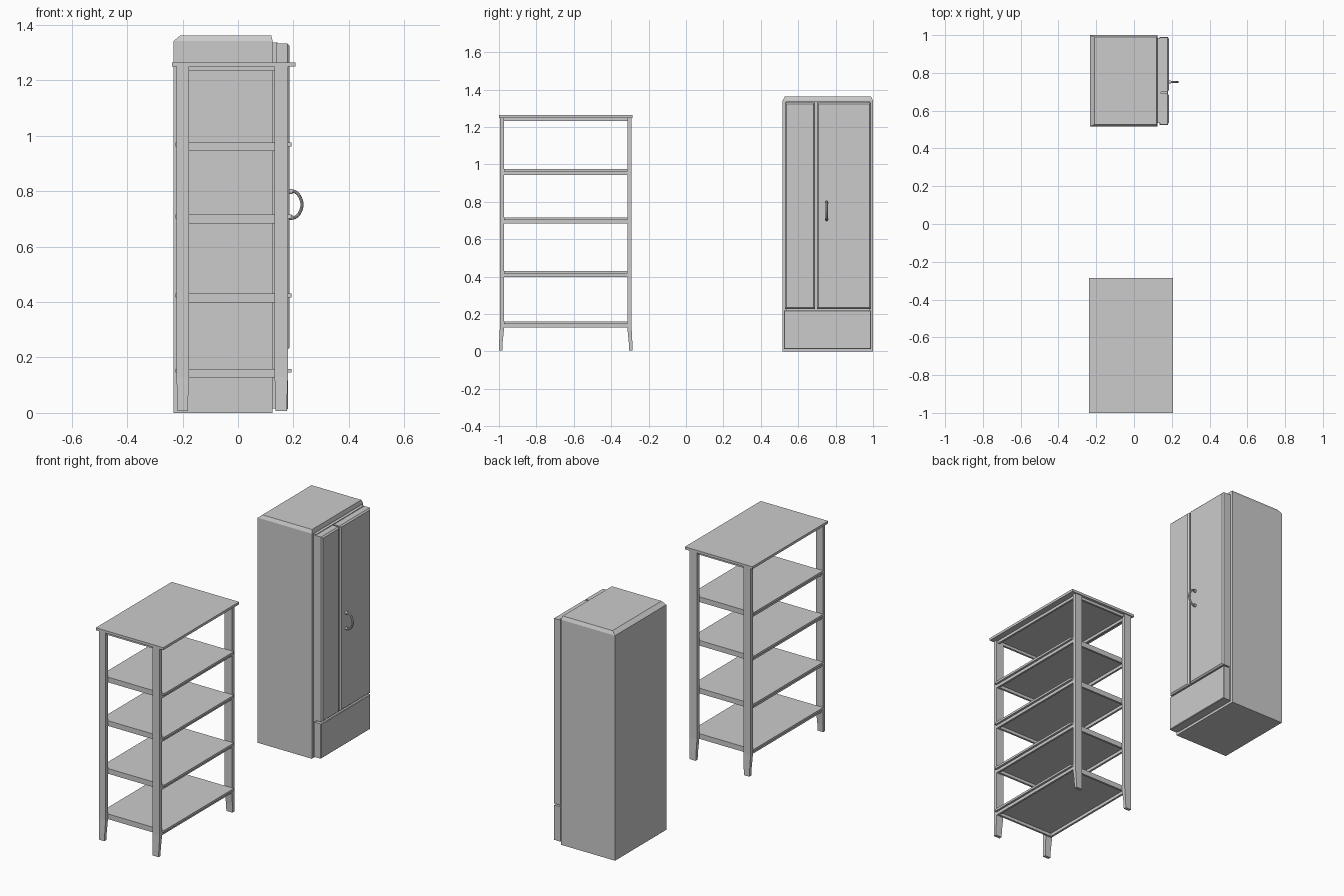
import bpy, bmesh
from mathutils import Vector

cube = bpy.data.objects.get("Cube")
if cube:
    bpy.data.objects.remove(cube, do_unlink=True)

grey = bpy.data.materials.new("light_grey")
grey.use_nodes = True
COLOUR = (0.6, 0.6, 0.6, 1)
grey.diffuse_color = COLOUR
grey.node_tree.nodes["Principled BSDF"].inputs["Base Color"].default_value = COLOUR


def loft(name, axis, sections):
    """Rectangular sections (position, a0, a1, b0, b1) stacked along an axis."""
    bm = bmesh.new()
    rings = []
    for p, a0, a1, b0, b1 in sections:
        ring = []
        for a, b in ((a0, b0), (a1, b0), (a1, b1), (a0, b1)):
            co = (a, b, p) if axis == "z" else (p, a, b)
            ring.append(bm.verts.new(co))
        rings.append(ring)
    bm.faces.new(rings[0])
    bm.faces.new(rings[-1])
    for low, high in zip(rings, rings[1:]):
        for i in range(4):
            j = (i + 1) % 4
            bm.faces.new((low[i], low[j], high[j], high[i]))
    bmesh.ops.recalc_face_normals(bm, faces=bm.faces)
    mesh = bpy.data.meshes.new(name)
    bm.to_mesh(mesh)
    bm.free()
    mesh.materials.append(grey)
    obj = bpy.data.objects.new(name, mesh)
    bpy.context.collection.objects.link(obj)
    return obj


def box(name, x0, x1, y0, y1, z0, z1):
    return loft(name, "z", [(z0, x0, x1, y0, y1), (z1, x0, x1, y0, y1)])


def panel(name, x0, x1, y0, y1, z0, z1, c):
    """Slab facing +x with a chamfered front edge."""
    return loft(name, "x", [(x0, y0, y1, z0, z1), (x1 - c, y0, y1, z0, z1),
                            (x1, y0 + c, y1 - c, z0 + c, z1 - c)])


# Cabinet body with chamfered top, and the recessed strip behind the doors
loft("cabinet_body", "z", [
    (0, -0.232, 0.125, 0.517, 1.0),
    (1.342, -0.232, 0.125, 0.517, 1.0),
    (1.362, -0.208, 0.12, 0.527, 0.99)])
box("door_seal", 0.12, 0.142, 0.534, 0.984, 0.015, 1.336)

# Two tall doors and a lower panel
panel("narrow_door", 0.137, 0.186, 0.528, 0.69, 0.228, 1.332, 0.008)
panel("wide_door", 0.137, 0.186, 0.7, 0.988, 0.228, 1.332, 0.008)
panel("lower_panel", 0.135, 0.181, 0.524, 0.99, 0.012, 0.219, 0.003)

# Curved handle
curve = bpy.data.curves.new("door_handle", "CURVE")
curve.dimensions = "3D"
curve.bevel_depth = 0.006
curve.bevel_resolution = 3
curve.resolution_u = 6
curve.use_fill_caps = True
spline = curve.splines.new("BEZIER")
path = [(0.18, 0.705), (0.205, 0.705), (0.228, 0.735),
        (0.228, 0.768), (0.205, 0.798), (0.18, 0.798)]
spline.bezier_points.add(len(path) - 1)
for point, (x, z) in zip(spline.bezier_points, path):
    point.co = (x, 0.752, z)
    point.handle_left_type = point.handle_right_type = "AUTO"
handle = bpy.data.objects.new("door_handle", curve)
bpy.context.collection.objects.link(handle)
curve.materials.append(grey)


def smooth(obj):
    bpy.ops.object.select_all(action="DESELECT")
    obj.select_set(True)
    bpy.context.view_layer.objects.active = obj
    if obj.type == "CURVE":
        bpy.ops.object.convert(target="MESH")
    bpy.ops.object.shade_smooth_by_angle()


smooth(handle)
for label, z in (("lower", 0.705), ("upper", 0.798)):
    bpy.ops.mesh.primitive_cylinder_add(vertices=16, radius=0.009, depth=0.014,
                                        location=(0.19, 0.752, z),
                                        rotation=(0, 1.5708, 0))
    collar = bpy.context.object
    collar.name = label + "_handle_collar"
    collar.data.materials.append(grey)
    smooth(collar)

# Shelf unit: four legs with feet flaring outwards
MID_Y = -0.643
for side, x0, x1 in (("left", 0.132, 0.18), ("right", -0.222, -0.177)):
    for end, s in (("front", -1), ("back", 1)):
        sections = []
        for z, inner, outer, taper in ((0.006, 0.339, 0.357, 0.004),
                                       (0.05, 0.337, 0.356, 0.003),
                                       (0.13, 0.329, 0.352, 0),
                                       (1.25, 0.329, 0.352, 0)):
            ys = sorted((MID_Y + s * inner, MID_Y + s * outer))
            sections.append((z, x0 + taper, x1 - taper, *ys))
        loft(f"{end}_{side}_leg", "z", sections)


def rails(name, x0, x1, y0, y1, z0, z1, t=0.012):
    """Hollow rectangular frame under a board."""
    box(name + "_front_rail", x0, x1, y0, y0 + t, z0, z1)
    box(name + "_back_rail", x0, x1, y1 - t, y1, z0, z1)
    box(name + "_left_rail", x1 - t, x1, y0 + t, y1 - t, z0, z1)
    box(name + "_right_rail", x0, x0 + t, y0 + t, y1 - t, z0, z1)


# Top board and shelves, each with a frame of rails
box("top_board", -0.238, 0.207, -1.0, -0.285, 1.249, 1.264)
rails("top", -0.21, 0.17, -0.985, -0.301, 1.233, 1.249)
for i, z in enumerate((0.159, 0.43, 0.715, 0.975), 1):
    box(f"shelf_{i}", -0.225, 0.193, -0.972, -0.314, z - 0.013, z)
    rails(f"shelf_{i}", -0.215, 0.18, -0.972, -0.314, z - 0.031, z - 0.013)
